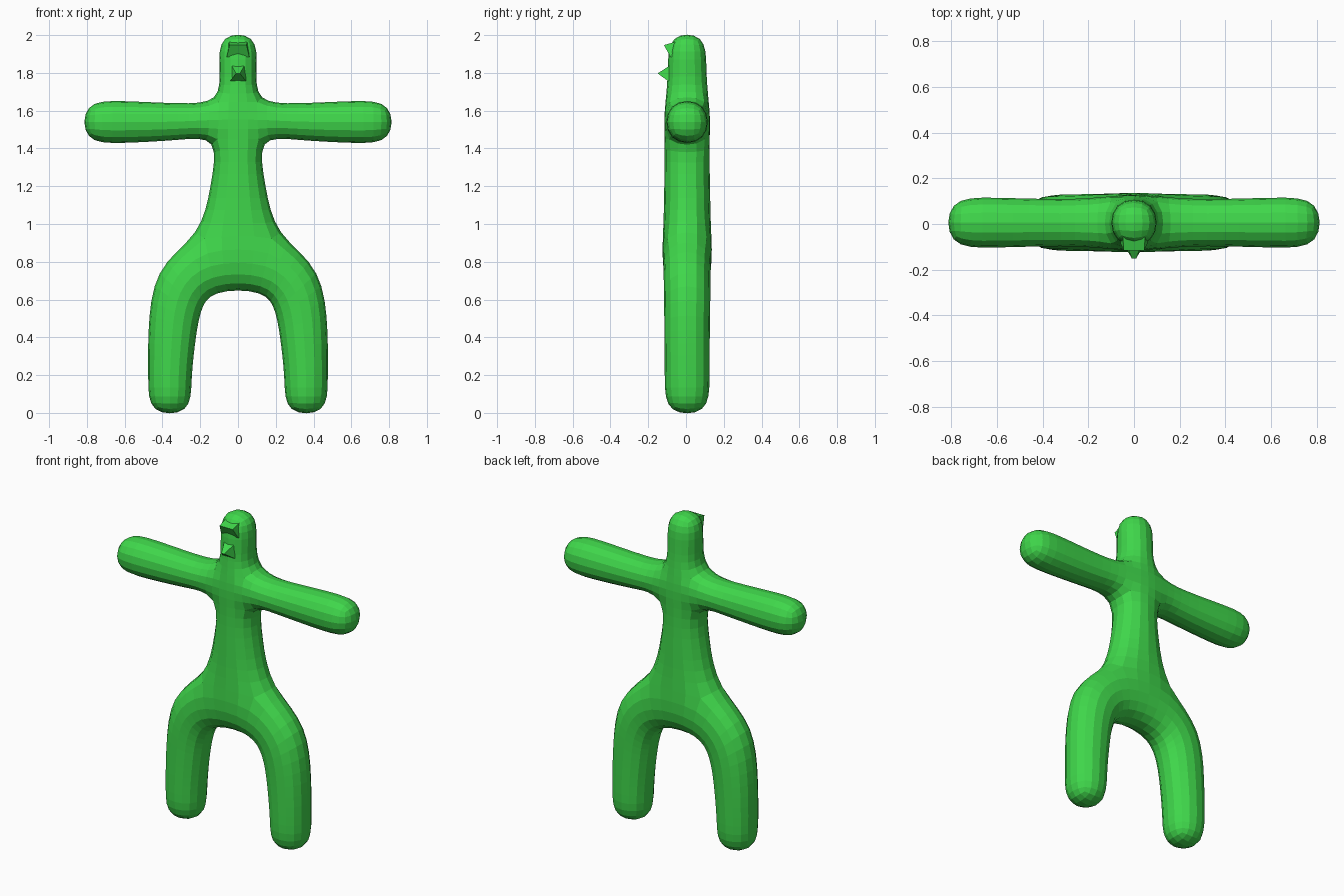
import bpy, bmesh

if "Cube" in bpy.data.objects:
    bpy.data.objects.remove(bpy.data.objects["Cube"])

YC = 0.006  # depth centre of the body

green = bpy.data.materials.new("leaf_green")
green.diffuse_color = (0.05, 0.68, 0.07, 1)
green.use_nodes = True
green.node_tree.nodes["Principled BSDF"].inputs["Base Color"].default_value = green.diffuse_color


def finish(name, bm):
    bmesh.ops.recalc_face_normals(bm, faces=bm.faces)
    me = bpy.data.meshes.new(name)
    bm.to_mesh(me)
    bm.free()
    me.materials.append(green)
    ob = bpy.data.objects.new(name, me)
    bpy.context.collection.objects.link(ob)
    return ob


# Outline points of the control cage: (x, z, half depth)
torso = [(.112, 2.018, .11), (.108, 1.82, .109), (.10, 1.65, .122),
         (.11, 1.46, .125), (.158, 1.20, .133), (.21, .95, .135),
         (.15, .64, .135)]
arm = [(torso[2], torso[3]),
       ((.30, 1.644, .108), (.30, 1.436, .108)),
       ((.62, 1.664, .121), (.62, 1.416, .121)),
       ((.83, 1.660, .120), (.83, 1.420, .120))]
leg = [(torso[5], torso[6]),
       ((.46, .78, .135), (.19, .52, .135)),
       ((.49, .42, .130), (.21, .42, .130)),
       ((.485, .18, .130), (.24, .18, .130)),
       ((.485, -.018, .125), (.235, -.018, .125))]


def flip(p):
    return (-p[0], p[1], p[2])


# Flat quads: the torso column, then both arms and both legs as strips
quads = [(a, b, flip(b), flip(a)) for a, b in zip(torso, torso[1:])]
for strip in (arm, leg):
    for (a, b), (c, d) in zip(strip, strip[1:]):
        quads.append((a, c, d, b))
        quads.append(tuple(flip(p) for p in (a, c, d, b)))

# Body: front and back sheets joined by walls along the outline
bm = bmesh.new()
cache = {}


def vert(p, side):
    key = (p, side)
    if key not in cache:
        cache[key] = bm.verts.new((p[0], YC + side * p[2], p[1]))
    return cache[key]


edge_use = {}
for q in quads:
    for side in (-1, 1):
        bm.faces.new([vert(p, side) for p in q])
    for i in range(4):
        e = frozenset((q[i], q[(i + 1) % 4]))
        edge_use[e] = edge_use.get(e, 0) + 1
for e, count in edge_use.items():
    if count == 1:
        a, b = tuple(e)
        bm.faces.new([vert(a, -1), vert(b, -1), vert(b, 1), vert(a, 1)])
body = finish("body", bm)
sub = body.modifiers.new("rounding", 'SUBSURF')
sub.levels = sub.render_levels = 2


def wedge(name, section):
    """Symmetric solid from a side section of (half width, y, z)."""
    bm = bmesh.new()
    right = [bm.verts.new((w, y, z)) for w, y, z in section]
    left = [bm.verts.new((-w, y, z)) for w, y, z in section]
    bm.faces.new(right)
    bm.faces.new(left[::-1])
    n = len(section)
    for i in range(n):
        j = (i + 1) % n
        bm.faces.new([right[i], left[i], left[j], right[j]])
    return finish(name, bm)


# Brow flap and pointed nose on the front of the head
wedge("brow", [(.05, -.03, 1.972), (.045, -.117, 1.947),
               (.06, -.082, 1.885), (.06, -.03, 1.885)])
wedge("nose", [(.04, -.07, 1.85), (.010, -.150, 1.797),
               (.042, -.095, 1.757), (.042, -.06, 1.757)])
